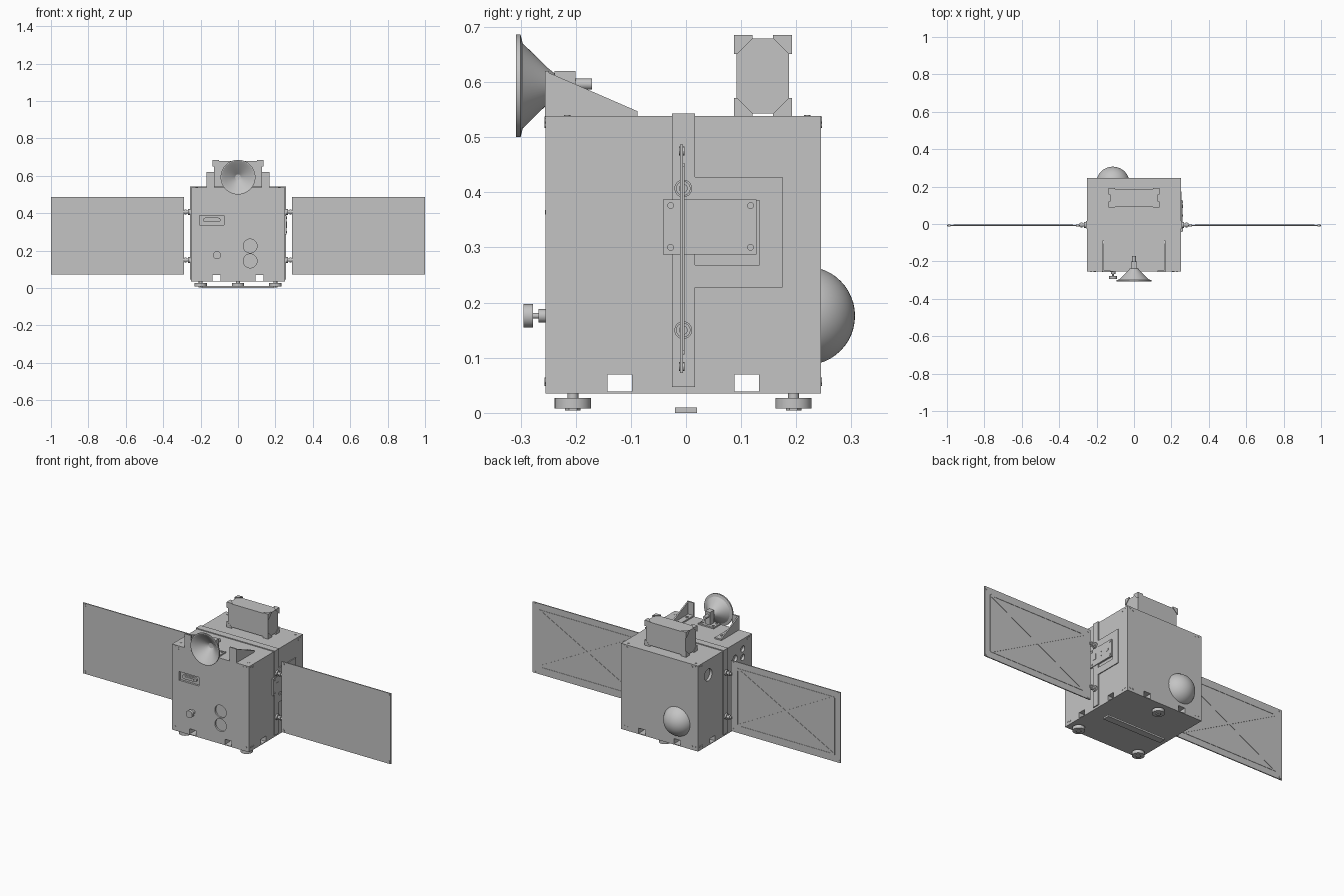
import bpy, bmesh, math
from mathutils import Matrix, Vector

old = bpy.data.objects.get("Cube")
if old:
    bpy.data.objects.remove(old, do_unlink=True)

grey = bpy.data.materials.new("plain grey")
grey.use_nodes = True
grey.diffuse_color = (0.55, 0.55, 0.55, 1)
grey.node_tree.nodes["Principled BSDF"].inputs["Base Color"].default_value = (0.55, 0.55, 0.55, 1)
parts = []


def finish(name, bm):
    bmesh.ops.recalc_face_normals(bm, faces=bm.faces[:])
    me = bpy.data.meshes.new(name)
    bm.to_mesh(me)
    bm.free()
    me.materials.append(grey)
    ob = bpy.data.objects.new(name, me)
    bpy.context.collection.objects.link(ob)
    parts.append(ob)
    return ob


def box(name, a, b, turn=0):
    """Box between two corners, optionally turned about y."""
    a, b = Vector(a), Vector(b)
    size = [abs(v) for v in b - a]
    bm = bmesh.new()
    bmesh.ops.create_cube(bm, size=1, matrix=Matrix.Translation((a + b) / 2)
                          @ Matrix.Rotation(turn, 4, 'Y') @ Matrix.Diagonal((*size, 1)))
    return finish(name, bm)


def cyl(name, axis, start, length, r, sides=32):
    """Cylinder from a start point along an axis."""
    d = Vector([length if c == axis else 0 for c in "xyz"])
    rot = d.to_track_quat('Z', 'Y').to_matrix().to_4x4()
    bm = bmesh.new()
    bmesh.ops.create_cone(bm, cap_ends=True, segments=sides, radius1=r, radius2=r,
                          depth=abs(length), matrix=Matrix.Translation(Vector(start) + d / 2) @ rot)
    return finish(name, bm)


def lathe(name, profile, x, z):
    """Revolve (radius, y) points about an axis along y."""
    bm = bmesh.new()
    vs = [bm.verts.new((x + r, y, z)) for r, y in profile]
    es = [bm.edges.new(p) for p in zip(vs, vs[1:])]
    bmesh.ops.spin(bm, geom=vs + es, cent=(x, 0, z), axis=(0, 1, 0),
                   angle=math.tau, steps=64)
    bmesh.ops.remove_doubles(bm, verts=bm.verts[:], dist=1e-5)
    return finish(name, bm)


def hull(name, points):
    bm = bmesh.new()
    for p in points:
        bm.verts.new(p)
    out = bmesh.ops.convex_hull(bm, input=bm.verts[:])
    loose = {e for e in out["geom_interior"] if isinstance(e, bmesh.types.BMVert)}
    bmesh.ops.delete(bm, geom=list(loose), context='VERTS')
    return finish(name, bm)


def cut(target, cutter):
    cutter.hide_render = True
    mod = target.modifiers.new("cut", 'BOOLEAN')
    mod.operation, mod.solver, mod.object = 'DIFFERENCE', 'EXACT', cutter
    bpy.context.view_layer.objects.active = target
    bpy.ops.object.modifier_apply(modifier=mod.name)
    parts.remove(cutter)
    bpy.data.objects.remove(cutter, do_unlink=True)


# Main body with lower openings and recesses
X, Y0, Y1, Z0, Z1 = 0.25, -0.255, 0.245, 0.035, 0.538
body = box("body", (-X, Y0, Z0), (X, Y1, Z1))
for c in (-0.12, 0.11):
    cut(body, box("side_opening", (-0.4, c - 0.022, 0.039), (0.4, c + 0.022, 0.07)))
for c in (-0.115, 0.115):
    cut(body, box("front_opening", (c - 0.022, -0.4, 0.039), (c + 0.022, 0.4, 0.07)))
for z in (0.145, 0.225):
    cut(body, cyl("port_recess", 'y', (0.065, Y0 - 0.02, z), 0.03, 0.037))
cut(body, box("tray_recess", (-0.205, Y0 - 0.02, 0.337), (-0.075, Y0 + 0.012, 0.388)))
for y, z, r in ((0.15, 0.45, 0.035), (-0.1, 0.45, 0.02), (-0.17, 0.48, 0.018), (-0.17, 0.43, 0.018)):
    cut(body, cyl("side_port_recess", 'x', (-X - 0.02, y, z), 0.035, r))

# Slotted latch in the front tray
for x in (-0.175, -0.105):
    cyl("latch_end", 'y', (x, Y0 + 0.013, 0.364), -0.011, 0.012)
box("latch_bar", (-0.175, Y0 + 0.002, 0.352), (-0.105, Y0 + 0.013, 0.376))
box("latch_rib", (-0.17, Y0 - 0.001, 0.36), (-0.11, Y0 + 0.003, 0.368))

# Belt over the top and down both sides
box("belt_top", (-0.256, -0.025, 0.53), (0.256, 0.016, 0.543))
for s in (-1, 1):
    box("belt_side", (s * 0.24, -0.025, 0.047), (s * 0.256, 0.016, 0.543))

# Corner screws on the four sides and the top
for s in (-1, 1):
    for off, up, down in ((0.23, 0.531, 0.058), (0.21, 0.523, 0.055)):
        for z in (up, down):
            for t in (-1, 1):
                cyl("side_screw", 'x', (s * 0.24, t * off - 0.005, z), s * 0.012, 0.006, 12)
                cyl("face_screw", 'y', (t * off, s * 0.24 - 0.005, z), s * 0.012, 0.006, 12)
    for y in (-0.215, 0.22):
        cyl("top_screw", 'z', (s * 0.22, y, 0.53), 0.01, 0.006, 12)

# Solar wings with ribbed backs and hinges
ZL, ZH, ZC = 0.072, 0.487, 0.2795
for s in (-1, 1):
    box("solar_panel", (s * 0.29, -0.011, ZL), (s, -0.005, ZH))
    for x in (0.33, 0.96):
        box("panel_upright_rib", (s * x - 0.004, -0.006, 0.112), (s * x + 0.004, -0.003, 0.447))
    for z in (0.112, 0.447):
        box("panel_long_rib", (s * 0.33, -0.006, z - 0.004), (s * 0.96, -0.003, z + 0.004))
    half = math.hypot(0.63, 0.335) / 2
    for t in (-1, 1):
        box("panel_cross_rib", (s * 0.645 - half, -0.006, ZC - 0.007),
            (s * 0.645 + half, -0.003, ZC + 0.007), t * math.atan2(0.335, 0.63))
    for x in (0.302, 0.988):
        for z in (ZL + 0.012, ZH - 0.012):
            cyl("panel_screw", 'y', (s * x, -0.013, z), 0.01, 0.008, 12)
    for z in (0.15, 0.407):
        cyl("hinge_base", 'x', (s * 0.25, -0.005, z), s * 0.016, 0.016)
        cyl("hinge_pin", 'x', (s * 0.26, -0.005, z), s * 0.034, 0.008, 16)
        cyl("hinge_cap", 'x', (s * 0.276, -0.005, z), s * 0.009, 0.013)

# Raised bracket and instrument plate on the left side
box("bracket_top", (0.245, 0.016, 0.385), (0.255, 0.175, 0.428))
box("bracket_back", (0.245, 0.133, 0.227), (0.255, 0.175, 0.428))
box("bracket_bottom", (0.245, 0.016, 0.227), (0.255, 0.175, 0.268))
box("instrument_plate", (0.245, -0.042, 0.287), (0.26, 0.128, 0.387))
for y in (-0.028, 0.117):
    for z in (0.3, 0.376):
        cyl("plate_screw", 'x', (0.255, y, z), 0.008, 0.006, 12)
for y, z, r in ((0.045, 0.35, 0.005), (0.045, 0.326, 0.005), (0.095, 0.338, 0.01)):
    cyl("plate_button", 'x', (0.255, y, z), 0.007, r, 24)
box("plate_socket", (0.255, -0.016, 0.322), (0.262, 0.005, 0.354))

# Rear dome
dome = bmesh.new()
bmesh.ops.create_uvsphere(dome, u_segments=48, v_segments=24, radius=0.0895,
                          matrix=Matrix.Translation((-0.113, 0.217, 0.176)))
finish("rear_dome", dome)

# Front knob
for y, length, r in ((-0.25, -0.017, 0.012), (-0.265, -0.014, 0.005), (-0.277, -0.018, 0.021)):
    cyl("front_knob", 'y', (-0.112, y, 0.176), length, r)

# Dish antenna and its mount
lathe("dish", [(0, -0.248), (0.015, -0.25), (0.07, -0.297), (0.088, -0.308), (0.093, -0.308),
               (0.093, -0.3), (0.077, -0.296), (0.032, -0.25), (0.02, -0.235), (0, -0.235)], 0, 0.593)
cyl("dish_axle", 'y', (0, -0.24, 0.596), 0.07, 0.01)
box("dish_post", (-0.016, -0.238, 0.54), (0.016, -0.2, 0.62))
box("dish_base", (-0.05, -0.25, 0.53), (0.05, -0.185, 0.546))
for x in (-0.036, 0.036):
    for y in (-0.235, -0.2):
        cyl("dish_base_screw", 'z', (x, y, 0.54), 0.01, 0.007, 12)

# Pair of gusseted top brackets
for s in (-1, 1):
    box("gusset_base", (s * 0.125, -0.255, 0.53), (s * 0.168, -0.088, 0.546))
    box("gusset_front", (s * 0.125, -0.256, 0.53), (s * 0.168, -0.248, 0.62))
    hull("gusset_fin", [(s * x, y, z) for x in (0.16, 0.168) for y, z in
                        ((-0.256, 0.54), (-0.256, 0.62), (-0.088, 0.547), (-0.088, 0.54))])
    for y in (-0.21, -0.13):
        cyl("gusset_screw", 'z', (s * 0.142, y, 0.54), 0.01, 0.008, 12)

# Top equipment box with chamfered corner caps
box("equipment_box", (-0.129, 0.092, 0.543), (0.129, 0.187, 0.679))
L, T = 0.034, 0.006
for x, sx in ((-0.135, 1), (0.135, -1)):
    for y, sy in ((0.087, 1), (0.192, -1)):
        for z, sz in ((0.537, 1), (0.685, -1)):
            offs = [(0, 0, 0)]
            for i in range(3):
                for j in range(3):
                    o = [0, 0, 0]
                    o[j] = T
                    o[i] = L
                    offs.append(tuple(o))
            hull("corner_cap", [(x + sx * a, y + sy * b, z + sz * c) for a, b, c in offs])

# Feet and the bar beneath
for x, y in ((-0.2, -0.205), (0.2, -0.205), (0, 0.195)):
    cyl("foot_pad", 'z', (x, y, 0.008), 0.019, 0.033)
    cyl("foot_neck", 'z', (x, y, 0.025), 0.012, 0.01, 16)
    cyl("foot_tip", 'z', (x, y, 0.004), 0.006, 0.014, 6)
box("under_bar", (-0.19, -0.02, 0), (0.19, 0.02, 0.01))

# Smooth round parts, keep hard edges
bpy.ops.object.select_all(action='DESELECT')
for ob in parts:
    ob.select_set(True)
bpy.context.view_layer.objects.active = body
bpy.ops.object.shade_smooth_by_angle(angle=math.radians(30))
